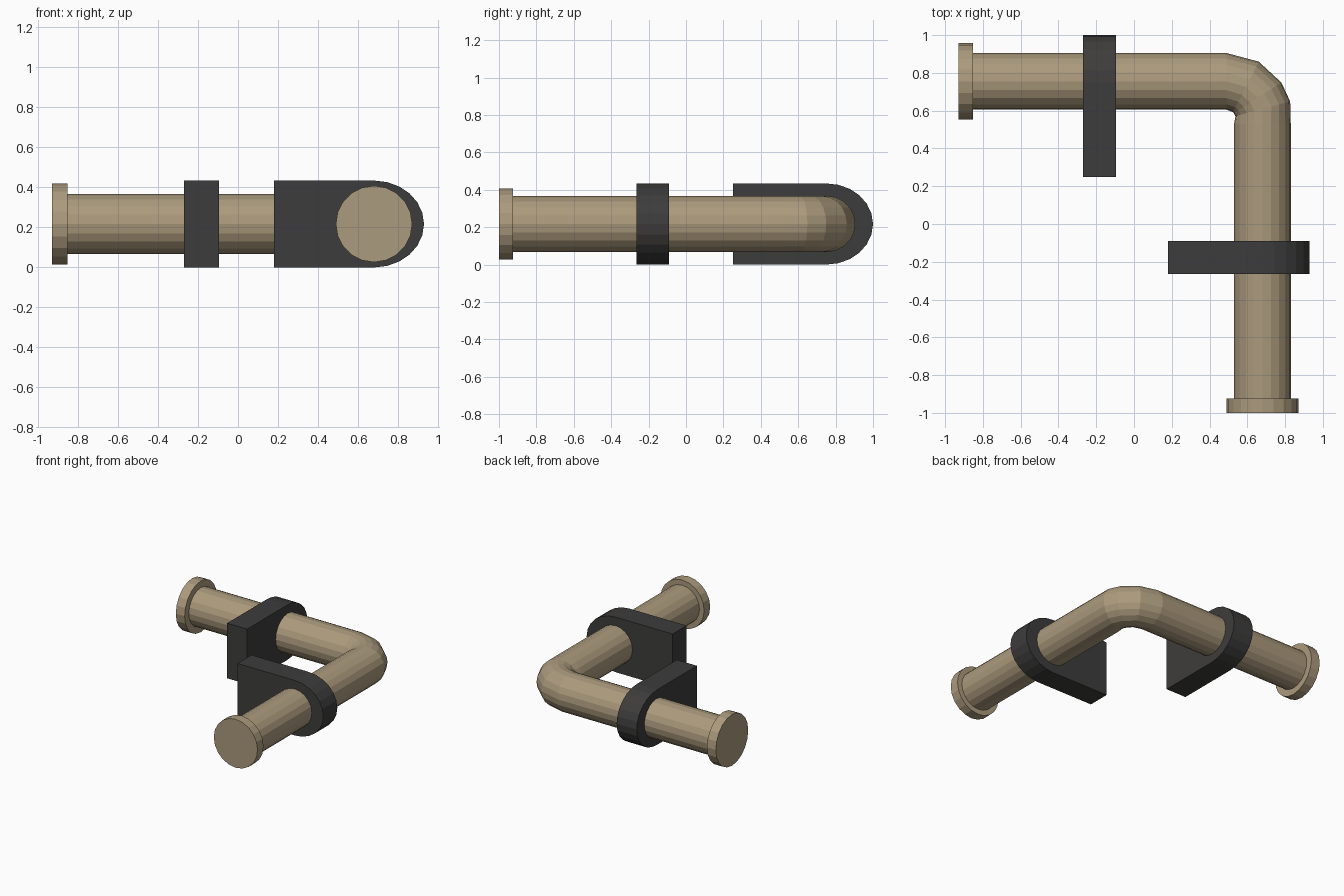
import bpy, bmesh
from math import sin, cos, pi, radians
from mathutils import Vector

if "Cube" in bpy.data.objects:
    bpy.data.objects.remove(bpy.data.objects["Cube"])

Z = 0.217    # pipe axis height
PX = 0.68    # x of the run towards the front
PY = 0.755   # y of the run towards the left
SIDES = 20


def material(name, color):
    m = bpy.data.materials.new(name)
    m.diffuse_color = (*color, 1)
    m.use_nodes = True
    m.node_tree.nodes["Principled BSDF"].inputs["Base Color"].default_value = m.diffuse_color
    return m


TAN = material("tan_metal", (0.41, 0.325, 0.205))
DARK = material("dark_bracket", (0.048, 0.046, 0.045))


def loft(name, rings, mat):
    """Skin a list of equal-length point rings and cap both ends."""
    bm = bmesh.new()
    loops = [[bm.verts.new(p) for p in ring] for ring in rings]
    n = len(loops[0])
    for a, b in zip(loops, loops[1:]):
        for i in range(n):
            j = (i + 1) % n
            bm.faces.new((a[i], a[j], b[j], b[i]))
    bm.faces.new(loops[0])
    bm.faces.new(loops[-1])
    bmesh.ops.recalc_face_normals(bm, faces=bm.faces)
    mesh = bpy.data.meshes.new(name)
    bm.to_mesh(mesh)
    bm.free()
    mesh.materials.append(mat)
    obj = bpy.data.objects.new(name, mesh)
    bpy.context.collection.objects.link(obj)
    return obj


def ring(x, y, turn, r):
    """Vertical circle whose outward direction turns from +y (0) to +x (90)."""
    out = Vector((sin(radians(turn)), cos(radians(turn)), 0))
    return [Vector((x, y, Z)) + out * (r * cos(t)) + Vector((0, 0, r * sin(t)))
            for t in (2 * pi * i / SIDES for i in range(SIDES))]


# Elbow pipe: two straight runs with a tight bend
path = [(-0.87, PY, 0), (0.49, PY, 0), (0.592, 0.726, 27),
        (0.654, 0.668, 57), (0.682, 0.61, 75), (PX, 0.53, 90), (PX, -0.94, 90)]
loft("elbow_pipe", [ring(x, y, a, 0.15) for x, y, a in path], TAN)

# End flanges
loft("left_flange", [ring(x, PY, 0, 0.202) for x in (-0.93, -0.853)], TAN)
loft("front_flange", [ring(PX, y, 90, 0.191) for y in (-1.0, -0.925)], TAN)

# Bracket outline: square on the inner side, rounded around the pipe
ARC = 12
outline = [(-0.5, 0.0)] + [
    (0.25 * sin(pi * i / ARC), Z - Z * cos(pi * i / ARC))
    for i in range(ARC + 1)] + [(-0.5, 2 * Z)]
loft("front_bracket", [[(PX + u, y, z) for u, z in outline]
                       for y in (-0.265, -0.09)], DARK)
loft("back_bracket", [[(x, 0.75 + u, z) for u, z in outline]
                      for x in (-0.27, -0.095)], DARK)
